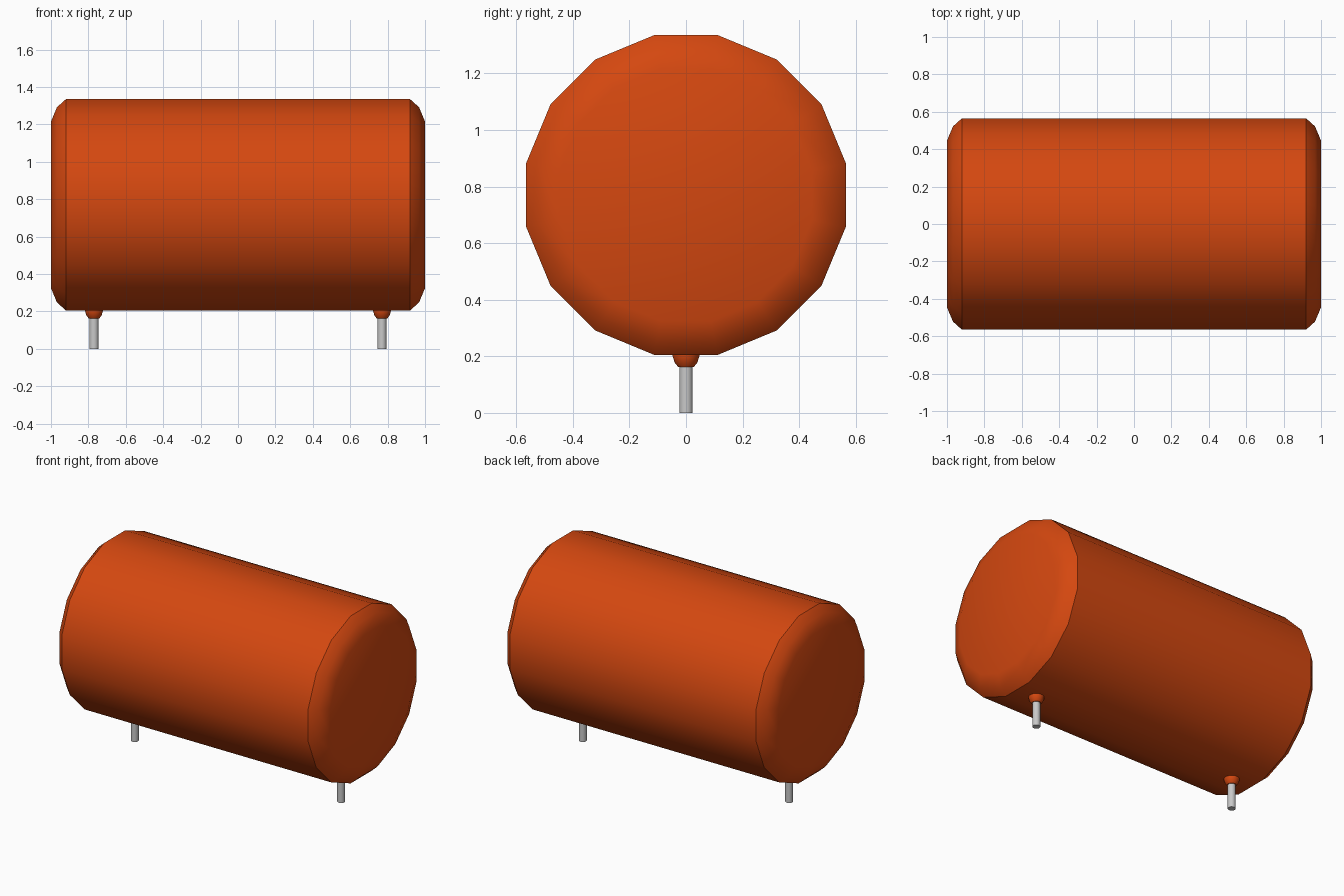
import bpy, bmesh, math
from mathutils import Matrix

cube = bpy.data.objects.get("Cube")
if cube:
    bpy.data.objects.remove(cube, do_unlink=True)


def material(name, color, metallic=0.0):
    m = bpy.data.materials.new(name)
    m.use_nodes = True
    m.diffuse_color = color
    bsdf = next(n for n in m.node_tree.nodes if n.type == 'BSDF_PRINCIPLED')
    bsdf.inputs["Base Color"].default_value = color
    return m


orange = material("burnt orange", (0.66, 0.064, 0.005, 1))
grey = material("lead grey", (0.58, 0.58, 0.58, 1))


def lathe(name, profile, sides, mat, matrix):
    """Spin (radius, height) rings about local z, cap both ends."""
    bm = bmesh.new()
    rings = []
    for r, h in profile:
        angles = [2 * math.pi * (i + 0.5) / sides for i in range(sides)]
        rings.append([bm.verts.new((r * math.cos(a), r * math.sin(a), h)) for a in angles])
    for low, high in zip(rings, rings[1:]):
        for i in range(sides):
            j = (i + 1) % sides
            bm.faces.new((low[i], low[j], high[j], high[i]))
    bm.faces.new(rings[0][::-1])
    bm.faces.new(rings[-1])
    bmesh.ops.transform(bm, matrix=matrix, verts=bm.verts)
    bmesh.ops.recalc_face_normals(bm, faces=bm.faces)
    mesh = bpy.data.meshes.new(name)
    bm.to_mesh(mesh)
    bm.free()
    mesh.materials.append(mat)
    ob = bpy.data.objects.new(name, mesh)
    bpy.context.collection.objects.link(ob)
    bpy.ops.object.select_all(action='DESELECT')
    ob.select_set(True)
    bpy.context.view_layer.objects.active = ob
    bpy.ops.object.shade_smooth_by_angle(angle=math.radians(35))
    return ob


# Capsule body: sixteen-sided drum with rounded rims, lying along x
rim = [(0.576, 0.92), (0.532, 0.968), (0.454, 1.0)]
body_profile = [(r, -h) for r, h in reversed(rim)] + rim
lathe("body", body_profile, 16, orange,
      Matrix.Translation((0, 0, 0.77)) @ Matrix.Rotation(math.pi / 2, 4, 'Y'))

# Wire leads, each with a rounded collar where it enters the body
collar_profile = [(0.029, 0.163), (0.041, 0.178), (0.048, 0.2), (0.048, 0.215)]
for side, x in (("right", -0.77), ("left", 0.77)):
    place = Matrix.Translation((x, 0, 0))
    lathe(side + "_lead", [(0.024, 0), (0.024, 0.22)], 16, grey, place)
    lathe(side + "_collar", collar_profile, 16, orange, place)
